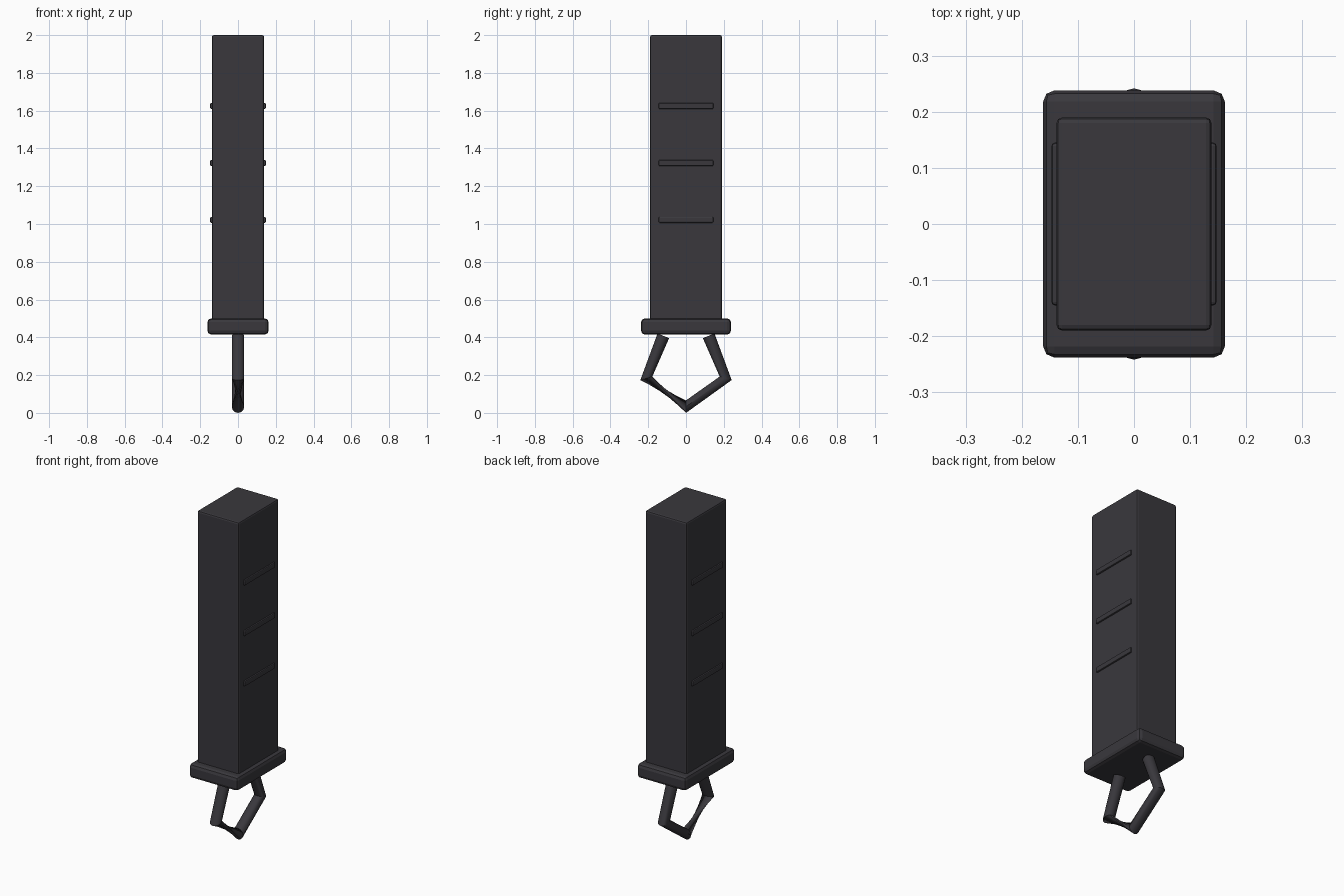
import bpy, bmesh, math
from mathutils import Vector

if "Cube" in bpy.data.objects:
    bpy.data.objects.remove(bpy.data.objects["Cube"])

mat = bpy.data.materials.new("charcoal black")
mat.diffuse_color = (0.041, 0.039, 0.046, 1)
mat.use_nodes = True
mat.node_tree.nodes["Principled BSDF"].inputs["Base Color"].default_value = mat.diffuse_color


def finish(bm, name):
    bmesh.ops.recalc_face_normals(bm, faces=bm.faces)
    me = bpy.data.meshes.new(name)
    bm.to_mesh(me)
    bm.free()
    me.materials.append(mat)
    ob = bpy.data.objects.new(name, me)
    bpy.context.collection.objects.link(ob)
    return ob


def box(name, lo, hi, bevel, segments=2):
    bm = bmesh.new()
    bmesh.ops.create_cube(bm, size=1)
    for v in bm.verts:
        v.co = Vector([(a + b) / 2 + c * (b - a) for a, b, c in zip(lo, hi, v.co)])
    bmesh.ops.bevel(bm, geom=bm.edges[:], offset=bevel, segments=segments,
                    profile=0.5, affect='EDGES')
    return finish(bm, name)


# Main block and wider collar plate
box("body", (-0.138, -0.19, 0.49), (0.138, 0.19, 2.0), 0.01)
box("collar_plate", (-0.162, -0.238, 0.415), (0.162, 0.238, 0.5), 0.02)

# Three raised grip ribs on each wide side
for i, z in enumerate((1.022, 1.323, 1.625)):
    for side, s in (("left", -1), ("right", 1)):
        x0, x1 = sorted((s * 0.125, s * 0.147))
        box(f"grip_rib_{side}_{i + 1}", (x0, -0.145, z - 0.016),
            (x1, 0.145, z + 0.016), 0.006)

# Pentagonal loop: tube swept along a bent path, one span twisted
path = [Vector((0, y, z)) for y, z in
        ((-0.12, 0.408), (-0.21, 0.183), (0, 0.033), (0.21, 0.183), (0.12, 0.408))]
twists = [math.radians(a) for a in (120, 120, 0, 0, 0)]
radius, sides = 0.033, 12
bm = bmesh.new()
rings = []
for i, p in enumerate(path):
    t = Vector()
    if i > 0:
        t += (p - path[i - 1]).normalized()
    if i < len(path) - 1:
        t += (path[i + 1] - p).normalized()
    across = Vector((1, 0, 0))
    normal = across.cross(t.normalized())
    ring = []
    for k in range(sides):
        a = 2 * math.pi * k / sides + twists[i]
        ring.append(bm.verts.new(p + radius * (math.cos(a) * across + math.sin(a) * normal)))
    rings.append(ring)
for r0, r1 in zip(rings, rings[1:]):
    for k in range(sides):
        j = (k + 1) % sides
        bm.faces.new((r0[k], r0[j], r1[j], r1[k]))
bm.faces.new(rings[0])
bm.faces.new(rings[-1])
loop = finish(bm, "lanyard_loop")
bpy.context.view_layer.objects.active = loop
loop.select_set(True)
bpy.ops.object.shade_smooth_by_angle(angle=math.radians(35))
